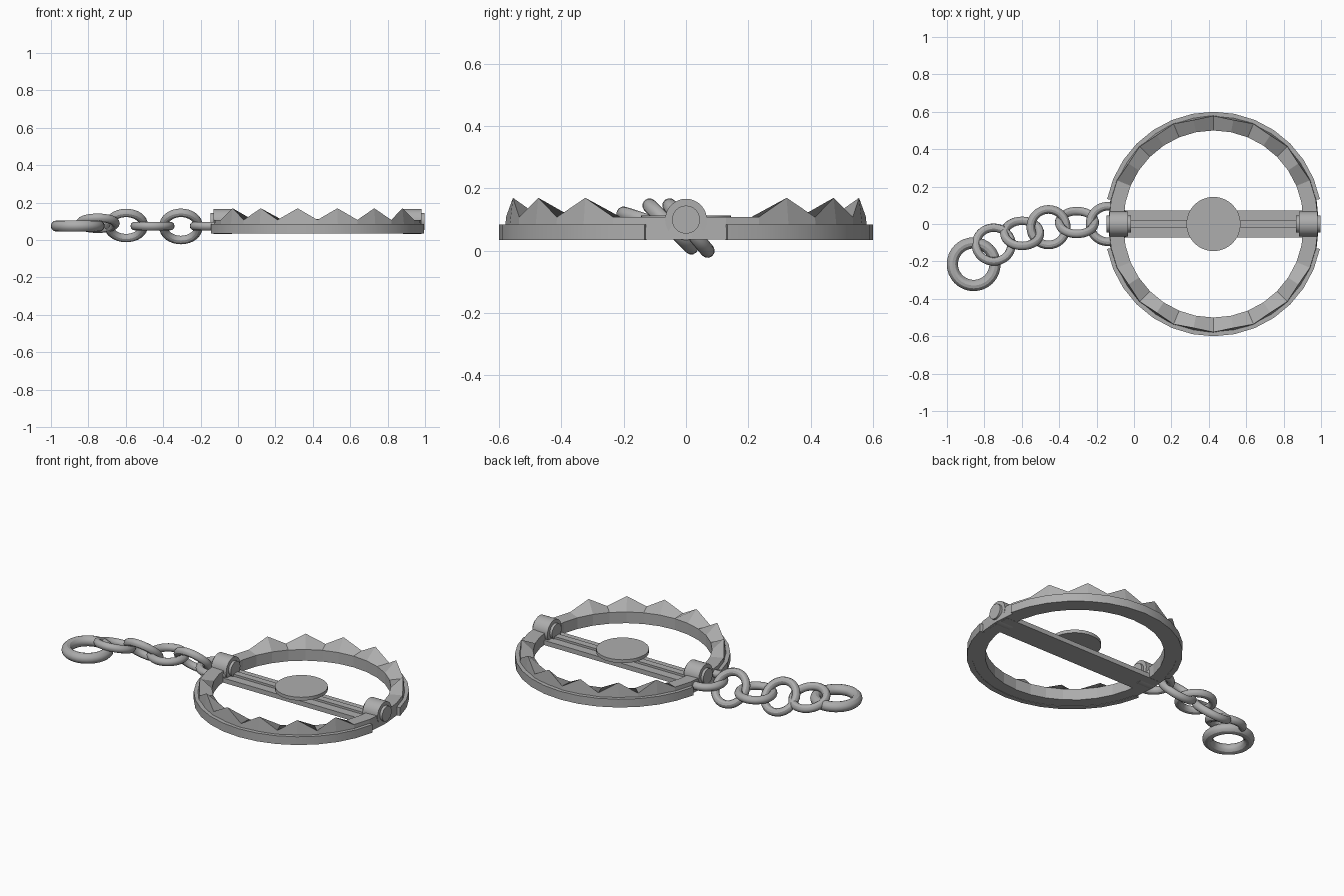
import bpy, bmesh, math
from mathutils import Matrix, Vector

if "Cube" in bpy.data.objects:
    bpy.data.objects.remove(bpy.data.objects["Cube"])

CX = 0.425          # centre of the trap
STEPS = 16          # stations along each half ring
BOTTOM = 0.037

steel = bpy.data.materials.new("grey steel")
steel.use_nodes = True
COLOR = (0.42, 0.42, 0.42, 1)
steel.diffuse_color = COLOR
steel.node_tree.nodes["Principled BSDF"].inputs["Base Color"].default_value = COLOR


def finish(name, bm, smooth=True):
    bmesh.ops.recalc_face_normals(bm, faces=bm.faces)
    mesh = bpy.data.meshes.new(name)
    bm.to_mesh(mesh)
    bm.free()
    obj = bpy.data.objects.new(name, mesh)
    bpy.context.collection.objects.link(obj)
    mesh.materials.append(steel)
    if smooth:
        bpy.ops.object.select_all(action="DESELECT")
        obj.select_set(True)
        bpy.context.view_layer.objects.active = obj
        bpy.ops.object.shade_smooth_by_angle(angle=math.radians(30))
    return obj


def loft(name, sections, closed=False, smooth=True):
    """Skin a row of equal cross-sections."""
    bm = bmesh.new()
    rings = [[bm.verts.new(p) for p in s] for s in sections]
    n = len(rings[0])
    pairs = list(zip(rings, rings[1:])) + ([(rings[-1], rings[0])] if closed else [])
    for a, b in pairs:
        for i in range(n):
            bm.faces.new((a[i], a[(i + 1) % n], b[(i + 1) % n], b[i]))
    if not closed:
        bm.faces.new(rings[0])
        bm.faces.new(rings[-1])
    return finish(name, bm, smooth)


def box(name, center, size):
    bm = bmesh.new()
    bmesh.ops.create_cube(bm, size=1, matrix=Matrix.Translation(center) @ Matrix.Diagonal((*size, 1)))
    return finish(name, bm, False)


def cylinder(name, center, radius, depth, along_x=False):
    bm = bmesh.new()
    turn = Matrix.Rotation(math.pi / 2, 4, "Y") if along_x else Matrix()
    bmesh.ops.create_cone(bm, cap_ends=True, segments=32, radius1=radius, radius2=radius,
                          depth=depth, matrix=Matrix.Translation(center) @ turn)
    return finish(name, bm)


def link(name, center, major, minor, tilt, heading=0):
    place = (Matrix.Translation(center) @ Matrix.Rotation(math.radians(heading), 4, "Z")
             @ Matrix.Rotation(math.radians(tilt), 4, "X"))
    sections = []
    for i in range(32):
        a = math.tau * i / 32
        sections.append([place @ Vector(((major + minor * math.cos(b)) * math.cos(a),
                                         (major + minor * math.cos(b)) * math.sin(a),
                                         minor * math.sin(b)))
                         for b in (math.tau * j / 12 for j in range(12))])
    return loft(name, sections, closed=True)


def arc_section(k, side, profile):
    """Place (radius, height) points at one station of a half ring."""
    a = math.pi * k / STEPS
    return [(CX + r * math.cos(a), side * (0.02 + r * math.sin(a)), z) for r, z in profile]


# Toothed jaws with an outer base band
for label, side in (("back", 1), ("front", -1)):
    jaw = [[(CX + s * r, 0, z) for r, z in ((0.48, BOTTOM), (0.48, 0.105), (0.558, 0.108), (0.562, BOTTOM))]
           for s in (1, -1)]
    rows = [jaw[0]]
    for k in range(STEPS + 1):
        tip = k % 2 == 1 and 3 <= k <= 13
        crest = (0.546, 0.17) if tip else (0.558, 0.108)
        rows.append(arc_section(k, side, [(0.48, BOTTOM), (0.48, 0.105), crest, (0.562, BOTTOM)]))
    rows.append(jaw[1])
    loft(label + "_jaw", rows, smooth=False)
    band = [(0.55, BOTTOM - 0.002), (0.55, 0.085), (0.58, 0.085), (0.58, BOTTOM - 0.002)]
    loft(label + "_base_band", [arc_section(k, side, band) for k in range(1, STEPS)])

# Cross bar with a raised rib
box("cross_bar", (CX, 0, 0.05), (1.09, 0.144, 0.028))
box("cross_bar_rib", (CX, 0, 0.069), (1.0, 0.04, 0.016))

# Trigger plate on its post
cylinder("trigger_post", (CX, 0, 0.08), 0.03, 0.04)
cylinder("trigger_plate", (CX, 0, 0.104), 0.145, 0.02)

# Hinge barrels and pins
for label, s in (("left", 1), ("right", -1)):
    cylinder(label + "_hinge", (CX + s * 0.507, 0, 0.1), 0.067, 0.1, True)
    cylinder(label + "_hinge_pin", (CX + s * 0.507, 0, 0.1), 0.045, 0.132, True)

# Chain, from the trap out to the anchor ring
chain = [(-0.14, 0.0, 0.075, 0), (-0.305, 0.008, 0.073, -50), (-0.457, -0.017, 0.075, 0),
         (-0.598, -0.05, 0.078, -45), (-0.75, -0.11, 0.09, -18)]
for i, (x, y, z, tilt) in enumerate(chain):
    link("chain_link_%d" % (i + 1), (x, y, z), 0.095, 0.023, tilt)
link("anchor_ring", (-0.857, -0.215, 0.075), 0.114, 0.03, 0)
